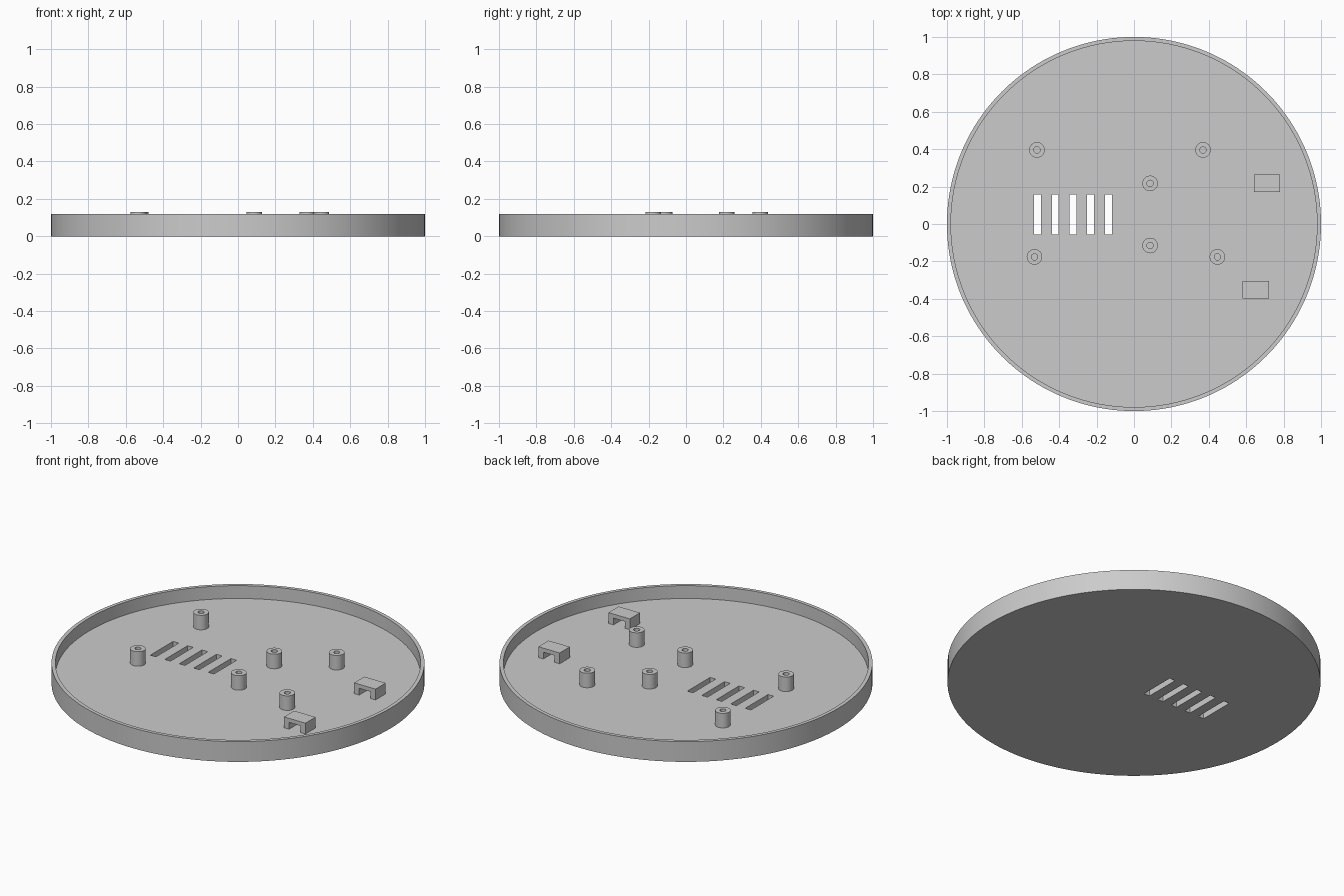
import bpy, bmesh, math
from mathutils import Matrix

if "Cube" in bpy.data.objects:
    bpy.data.objects.remove(bpy.data.objects["Cube"], do_unlink=True)

RIM, FLOOR, POST_TOP = 0.12, 0.044, 0.13
grey = bpy.data.materials.new("plain grey")
grey.use_nodes = True
grey.diffuse_color = (0.6, 0.6, 0.6, 1)
grey.node_tree.nodes["Principled BSDF"].inputs["Base Color"].default_value = (0.6, 0.6, 0.6, 1)


def finish(bm, name, location=(0, 0, 0), smooth=False):
    bmesh.ops.recalc_face_normals(bm, faces=bm.faces)
    mesh = bpy.data.meshes.new(name)
    bm.to_mesh(mesh)
    bm.free()
    mesh.materials.append(grey)
    obj = bpy.data.objects.new(name, mesh)
    obj.location = location
    bpy.context.collection.objects.link(obj)
    if smooth:
        smooth_sides(obj)
    return obj


def smooth_sides(obj):
    bpy.ops.object.select_all(action="DESELECT")
    obj.select_set(True)
    bpy.context.view_layer.objects.active = obj
    bpy.ops.object.shade_smooth_by_angle(angle=math.radians(30))


def turned(profile, sides):
    """Turn a (radius, height) profile about z and cap both ends."""
    bm = bmesh.new()
    rings = []
    for r, z in profile:
        rings.append([bm.verts.new((r * math.cos(2 * math.pi * i / sides),
                                    r * math.sin(2 * math.pi * i / sides), z))
                      for i in range(sides)])
    for a, b in zip(rings, rings[1:]):
        for i in range(sides):
            j = (i + 1) % sides
            bm.faces.new((a[i], a[j], b[j], b[i]))
    bm.faces.new(rings[0])
    bm.faces.new(rings[-1])
    return bm


def add_box(bm, centre, size):
    bmesh.ops.create_cube(bm, size=1, matrix=Matrix.Translation(centre) @ Matrix.Diagonal((*size, 1)))


# Round tray with a thin raised rim
tray = finish(turned([(1, 0), (1, RIM), (0.979, RIM), (0.979, FLOOR)], 160), "tray")

# Row of five vent slots cut through the floor
bm = bmesh.new()
for i in range(5):
    add_box(bm, (-0.516 + i * 0.0948, 0.05, 0.02), (0.037, 0.213, 0.2))
cutter = finish(bm, "slot_cutter")
cutter.hide_render = True
cut = tray.modifiers.new("slots", "BOOLEAN")
cut.operation, cut.solver, cut.object = "DIFFERENCE", "EXACT", cutter
bpy.context.view_layer.update()
graph = bpy.context.evaluated_depsgraph_get()
tray_mesh = bpy.data.meshes.new_from_object(tray.evaluated_get(graph))
tray.modifiers.clear()
tray.data = tray_mesh
bpy.data.objects.remove(cutter, do_unlink=True)
smooth_sides(tray)

# Hollow mounting posts
posts = [(-0.519, 0.396), (0.369, 0.396), (0.086, 0.217),
         (0.086, -0.115), (-0.532, -0.176), (0.446, -0.176)]
for n, (x, y) in enumerate(posts, 1):
    bm = turned([(0.0415, FLOOR - 0.01), (0.0415, POST_TOP), (0.017, POST_TOP),
                 (0.017, FLOOR)], 40)
    finish(bm, f"mounting_post_{n}", (x, y, 0), smooth=True)

# Bridge-shaped cable clips, open from front to back
W, D, H, LEG, GAP = 0.14, 0.095, 0.064, 0.033, 0.04
for n, (x, y) in enumerate([(0.711, 0.218), (0.651, -0.352)], 1):
    bm = bmesh.new()
    outline = [(-W / 2, 0), (-W / 2, H), (W / 2, H), (W / 2, 0),
               (W / 2 - LEG, 0), (W / 2 - LEG, GAP), (LEG - W / 2, GAP), (LEG - W / 2, 0)]
    face = bm.faces.new([bm.verts.new((px, -D / 2, pz)) for px, pz in outline])
    side = bmesh.ops.extrude_face_region(bm, geom=[face], use_keep_orig=True)["geom"]
    bmesh.ops.translate(bm, vec=(0, D, 0),
                        verts=[v for v in side if isinstance(v, bmesh.types.BMVert)])
    finish(bm, f"cable_clip_{n}", (x, y, FLOOR))
